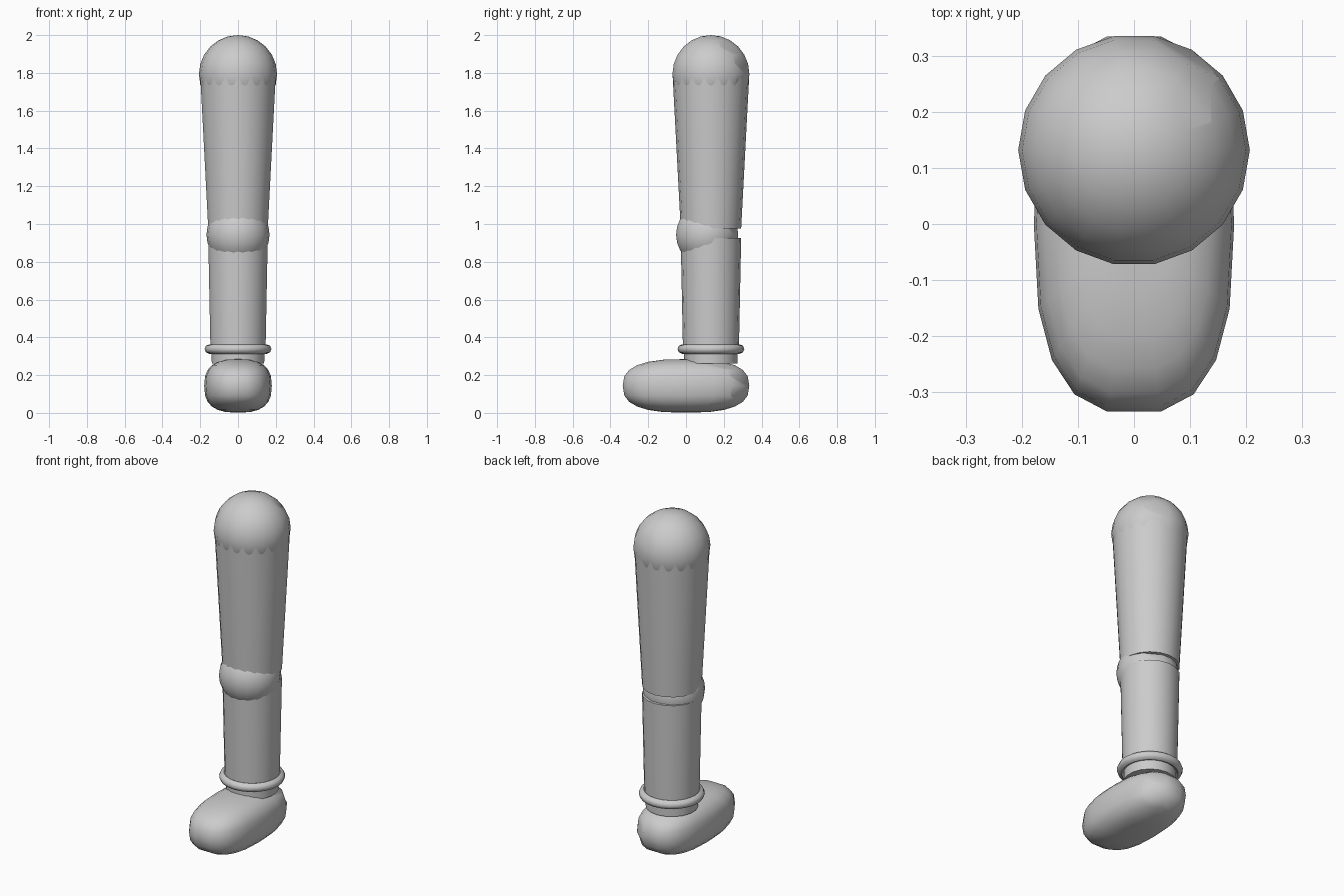
import bpy, bmesh, math
from mathutils import Matrix, Vector

if "Cube" in bpy.data.objects:
    bpy.data.objects.remove(bpy.data.objects["Cube"])

grey = bpy.data.materials.new("plain grey")
grey.diffuse_color = (0.6, 0.6, 0.6, 1)
grey.use_nodes = True
grey.node_tree.nodes["Principled BSDF"].inputs["Base Color"].default_value = grey.diffuse_color
LEG_Y = 0.132


def finish(bm, name):
    bmesh.ops.recalc_face_normals(bm, faces=bm.faces[:])
    me = bpy.data.meshes.new(name)
    bm.to_mesh(me)
    bm.free()
    ob = bpy.data.objects.new(name, me)
    bpy.context.collection.objects.link(ob)
    me.materials.append(grey)
    bpy.ops.object.select_all(action='DESELECT')
    ob.select_set(True)
    bpy.context.view_layer.objects.active = ob
    bpy.ops.object.shade_smooth_by_angle(angle=math.radians(45))
    return ob


def spow(v, p):
    return math.copysign(abs(v) ** p, v)


def ball(name, loc, size, p=1.0, segs=18, rings=12):
    """Ellipsoid; p below 1 makes it boxier."""
    bm = bmesh.new()
    bmesh.ops.create_uvsphere(bm, u_segments=segs, v_segments=rings, radius=1)
    for v in bm.verts:
        r = math.hypot(v.co.x, v.co.y)
        a = round(math.atan2(v.co.y, v.co.x) / (math.tau / segs)) * math.tau / segs
        rr = spow(r, p) if r > 1e-5 else 0
        v.co = Vector((size[0] * rr * spow(math.cos(a), p),
                       size[1] * rr * spow(math.sin(a), p),
                       size[2] * spow(v.co.z, p))) + Vector(loc)
    return finish(bm, name)


def tube(name, z0, r0, z1, r1, segs=18):
    """Capped tapered cylinder, turned half a facet against the balls."""
    bm = bmesh.new()
    loops = []
    for z, r in ((z0, r0), (z1, r1)):
        loops.append([bm.verts.new((r * math.cos((i + .5) * math.tau / segs),
                                    LEG_Y + r * math.sin((i + .5) * math.tau / segs), z))
                      for i in range(segs)])
    for i in range(segs):
        j = (i + 1) % segs
        bm.faces.new((loops[0][i], loops[0][j], loops[1][j], loops[1][i]))
    for loop in loops:
        bm.faces.new(loop)
    return finish(bm, name)


# Hip ball, thigh, knee, shin and ankle
ball("hip_ball", (0, LEG_Y, 1.793), (0.207, 0.207, 0.207))
tube("thigh", 0.975, 0.16, 1.79, 0.203)
ball("knee_ball", (0, 0.112, 0.943), (0.167, 0.167, 0.167))
tube("shin", 0.33, 0.148, 0.925, 0.16)
tube("ankle", 0.262, 0.141, 0.34, 0.142)

# Ankle ring
bm = bmesh.new()
N, M = 24, 8
ring = [[bm.verts.new(((0.152 + 0.025 * math.cos(b)) * math.cos(a),
                       LEG_Y + (0.152 + 0.025 * math.cos(b)) * math.sin(a),
                       0.338 + 0.025 * math.sin(b)))
         for b in (j * math.tau / M for j in range(M))]
        for a in (i * math.tau / N for i in range(N))]
for i in range(N):
    for j in range(M):
        k, l = (i + 1) % N, (j + 1) % M
        bm.faces.new((ring[i][j], ring[k][j], ring[k][l], ring[i][l]))
finish(bm, "ankle_ring")

# Rounded foot
ball("foot", (0, 0, 0.143), (0.179, 0.339, 0.142), p=0.75)
